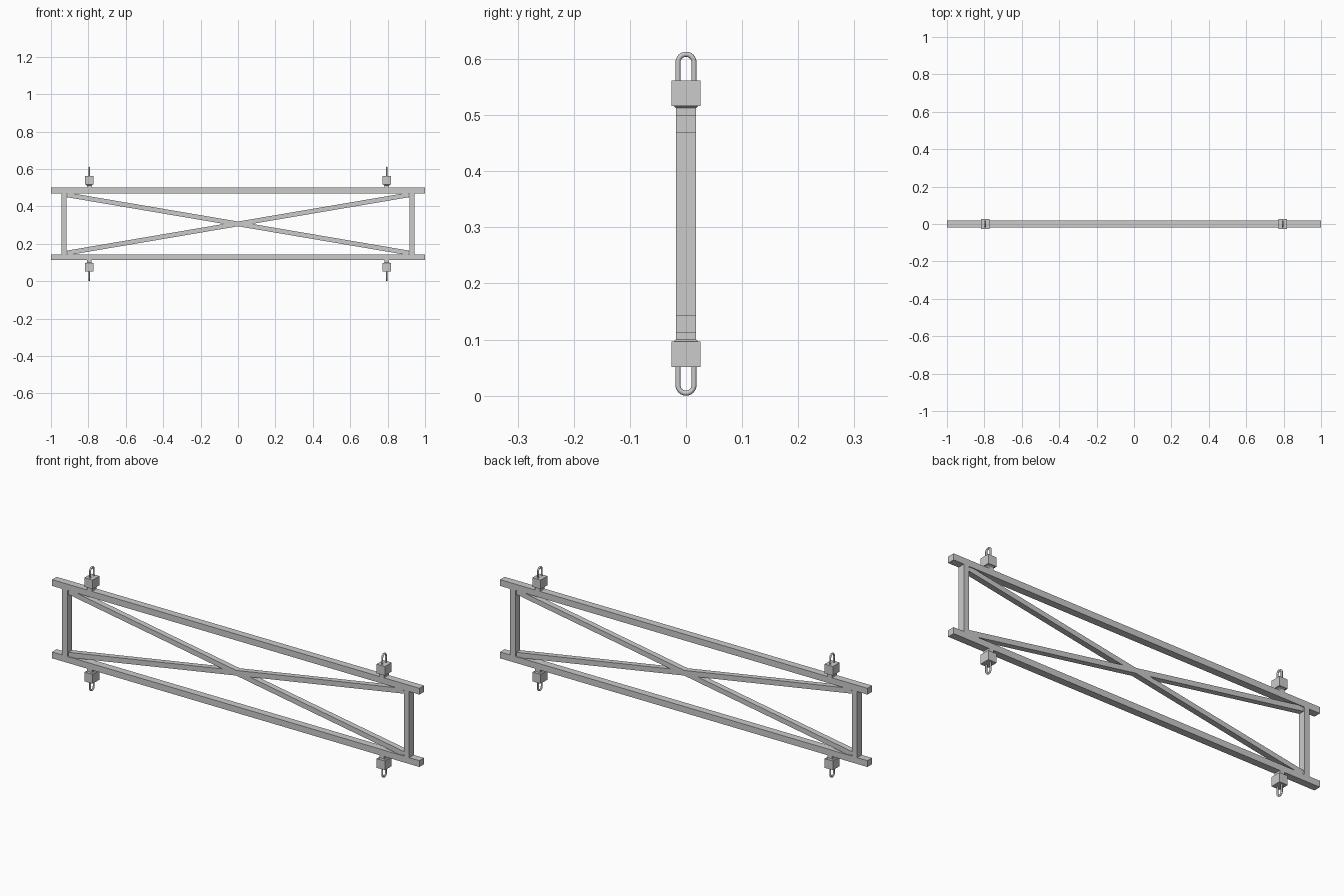
import bpy, bmesh, math
from mathutils import Vector, Matrix

if "Cube" in bpy.data.objects:
    bpy.data.objects.remove(bpy.data.objects["Cube"])

MID = 0.3065  # height of the frame's mirror plane


def box(name, centre, size, angle=0.0):
    bm = bmesh.new()
    bmesh.ops.create_cube(bm, size=1)
    bmesh.ops.scale(bm, vec=Vector(size), verts=bm.verts)
    me = bpy.data.meshes.new(name)
    bm.to_mesh(me)
    bm.free()
    ob = bpy.data.objects.new(name, me)
    ob.location = centre
    ob.rotation_euler = (0, angle, 0)
    bpy.context.collection.objects.link(ob)
    return ob


def collar(name, x, s):
    # short neck flaring out to meet the coupling block
    bm = bmesh.new()
    rings = []
    for h, hx, hy in [(0.190, 0.013, 0.0178), (0.206, 0.013, 0.0178), (0.2105, 0.018, 0.023)]:
        rings.append([bm.verts.new((x + a * hx, b * hy, MID + s * h))
                      for a, b in ((-1, -1), (1, -1), (1, 1), (-1, 1))])
    for lo, hi in zip(rings, rings[1:]):
        for i in range(4):
            j = (i + 1) % 4
            bm.faces.new((lo[i], lo[j], hi[j], hi[i]))
    bm.faces.new(rings[0])
    bm.faces.new(rings[-1])
    bmesh.ops.recalc_face_normals(bm, faces=bm.faces)
    me = bpy.data.meshes.new(name)
    bm.to_mesh(me)
    bm.free()
    bpy.context.collection.objects.link(bpy.data.objects.new(name, me))


def loop(name, x, s):
    # U-shaped wire loop standing on the block
    cu = bpy.data.curves.new(name, 'CURVE')
    cu.dimensions = '3D'
    cu.bevel_depth = 0.0045
    cu.bevel_resolution = 2
    r, base, spring = 0.0143, 0.245, 0.2877
    pts = [(-r, base)]
    pts += [(-r * math.cos(math.pi * i / 12), spring + r * math.sin(math.pi * i / 12)) for i in range(13)]
    pts += [(r, base)]
    sp = cu.splines.new('POLY')
    sp.points.add(len(pts) - 1)
    for p, (y, h) in zip(sp.points, pts):
        p.co = (x, y, MID + s * h, 1)
    sp.use_smooth = True
    ob = bpy.data.objects.new(name, cu)
    bpy.context.collection.objects.link(ob)


for s, level in ((1, "upper"), (-1, "lower")):
    # long rails
    box(level + "_rail", (0, 0, MID + s * 0.178), (2, 0.0356, 0.031))
    # diagonal braces
    dx, dz = 0.912, 0.155
    box(level + "_brace", (0, 0, MID), (2 * math.hypot(dx, dz), 0.028, 0.025), s * math.atan2(dz, dx))
    # couplings with wire loops
    for m, side in ((-1, "left"), (1, "right")):
        x = m * 0.795
        tag = f"{level}_{side}_"
        collar(tag + "collar", x, s)
        box(tag + "coupling_block", (x, 0, MID + s * 0.2325), (0.045, 0.052, 0.045))
        loop(tag + "wire_loop", x, s)

# end posts
for m, side in ((-1, "left"), (1, "right")):
    box(side + "_post", (m * 0.930, 0, MID), (0.028, 0.0356, 0.326))
